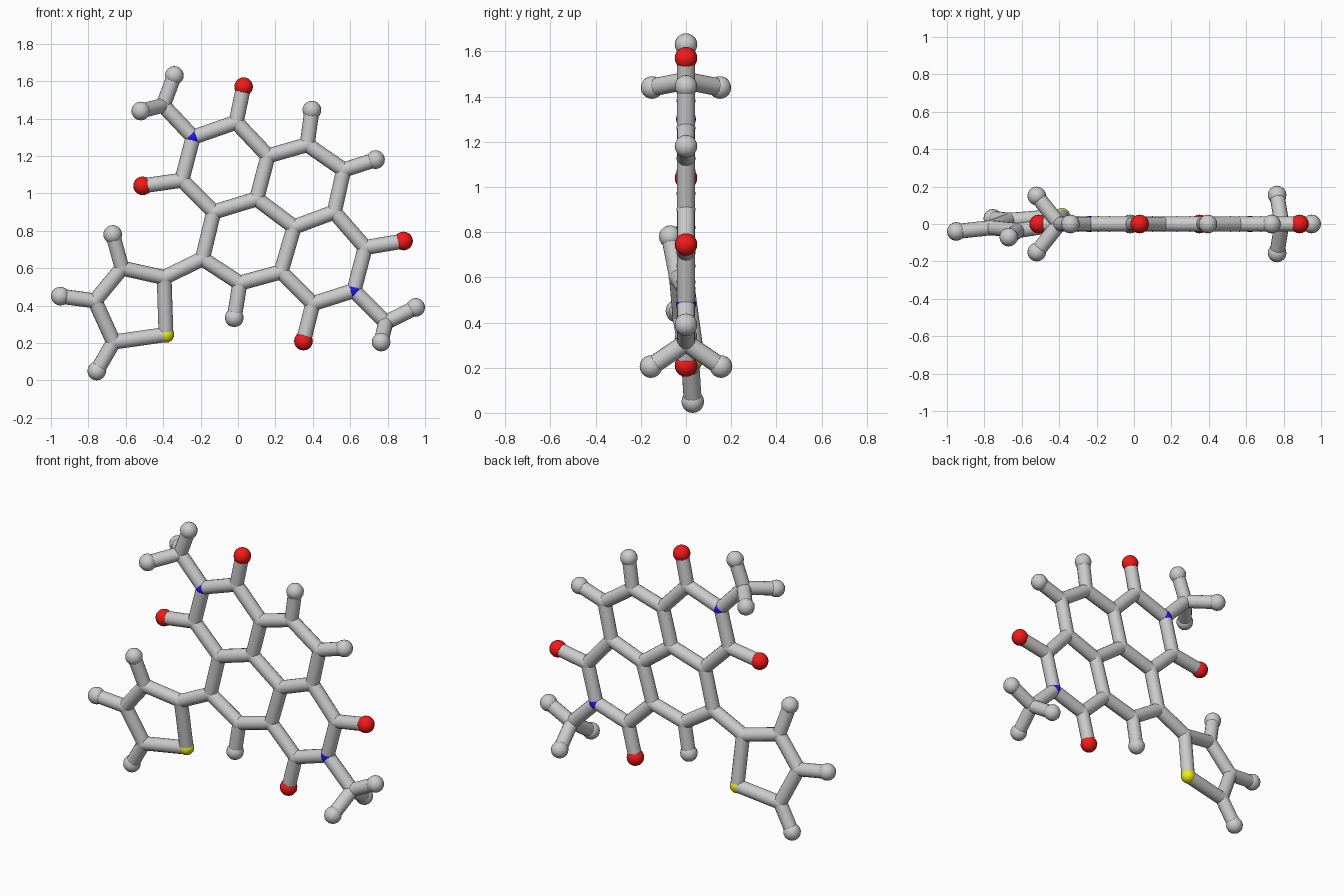
import bpy, bmesh
from mathutils import Vector, Matrix

if "Cube" in bpy.data.objects:
    bpy.data.objects.remove(bpy.data.objects["Cube"])

BOND_R, HUB_R, END_R = 0.040, 0.042, 0.050

# Atom positions (x, z) of the flat fused ring core, in drawing order
core = {
    'N1': (-.24, 1.30), 'C1': (-.01, 1.38), 'C2': (.16, 1.20), 'C3': (.10, .97),
    'C4': (-.13, .90), 'C5': (-.30, 1.07), 'C6': (.37, 1.26), 'C7': (.565, 1.125),
    'C8': (.515, .90), 'C9': (.30, .82), 'C10': (-.19, .65), 'C11': (.01, .52),
    'C12': (.23, .58), 'C13': (.40, .41), 'N2': (.62, .48), 'C14': (.68, .71),
    'M1': (-.40, 1.47), 'M2': (.79, .31),
    'O1': (.03, 1.57), 'O2': (-.51, 1.04), 'O3': (.35, .21), 'O4': (.885, .745),
    'H1': (.395, 1.445), 'H2': (.735, 1.18), 'H3': (-.02, .335),
    'H4': (-.34, 1.63), 'H5': (.95, .39)}
atoms = {k: Vector((x, 0, z)) for k, (x, z) in core.items()}

# Slightly twisted five-sided ring, and the paired methyl ends
atoms.update({k: Vector(v) for k, v in {
    'T1': (-.395, 0, .55), 'T2': (-.62, -.035, .60), 'T3': (-.765, -.02, .425),
    'T4': (-.665, .02, .205), 'S1': (-.385, .042, .245),
    'H6': (-.67, -.07, .78), 'H7': (-.95, -.04, .45), 'H8': (-.755, .03, .05),
    'H9': (-.52, -.15, 1.44), 'H10': (-.52, .15, 1.44),
    'H11': (.765, -.155, .205), 'H12': (.765, .155, .205)}.items()})

# Bonds written as chains of atoms
chains = {
    'ring_core_bonds': ['N1 C1 C2 C3 C4 C5 N1', 'C2 C6 C7 C8 C9 C3',
                        'C4 C10 C11 C12 C9', 'C12 C13 N2 C14 C8'],
    'oxygen_bonds': ['C1 O1', 'C5 O2', 'C13 O3', 'C14 O4'],
    'five_ring_bonds': ['C10 T1 T2 T3 T4 S1 T1', 'T2 H6', 'T3 H7', 'T4 H8'],
    'methyl_bonds': ['N1 M1 H4', 'H9 M1 H10', 'N2 M2 H5', 'H11 M2 H12'],
    'hydrogen_bonds': ['C6 H1', 'C7 H2', 'C11 H3']}


def finish(name, bm, color=None):
    mesh = bpy.data.meshes.new(name)
    bm.to_mesh(mesh)
    bm.free()
    obj = bpy.data.objects.new(name, mesh)
    bpy.context.collection.objects.link(obj)
    if color:
        mat = bpy.data.materials.new(name + '_color')
        mat.diffuse_color = (*color, 1)
        mat.use_nodes = True
        mat.node_tree.nodes["Principled BSDF"].inputs["Base Color"].default_value = mat.diffuse_color
        mesh.materials.append(mat)
    bpy.ops.object.select_all(action='DESELECT')
    obj.select_set(True)
    bpy.context.view_layer.objects.active = obj
    bpy.ops.object.shade_smooth_by_angle()
    return obj


def add_bond(bm, a, b):
    d = b - a
    m = Matrix.Translation((a + b) / 2) @ d.to_track_quat('Z', 'Y').to_matrix().to_4x4()
    bmesh.ops.create_cone(bm, cap_ends=True, segments=16, radius1=BOND_R,
                          radius2=BOND_R, depth=d.length, matrix=m)


def make_balls(name, letters, radius, color=None):
    bm = bmesh.new()
    for key, p in atoms.items():
        if key[0] in letters:
            bmesh.ops.create_uvsphere(bm, u_segments=16, v_segments=10, radius=radius,
                                      matrix=Matrix.Translation(p))
    finish(name, bm, color)


# Sticks
for name, paths in chains.items():
    bm = bmesh.new()
    for path in paths:
        keys = path.split()
        for a, b in zip(keys, keys[1:]):
            add_bond(bm, atoms[a], atoms[b])
    finish(name, bm)

# Balls by element
make_balls('carbon_joints', 'CMT', HUB_R)
make_balls('hydrogen_balls', 'H', END_R)
make_balls('oxygen_balls', 'O', END_R, (.9, .01, .01))
make_balls('nitrogen_joints', 'N', .044, (.01, .01, .8))
make_balls('sulfur_joint', 'S', .044, (.85, .85, .01))
